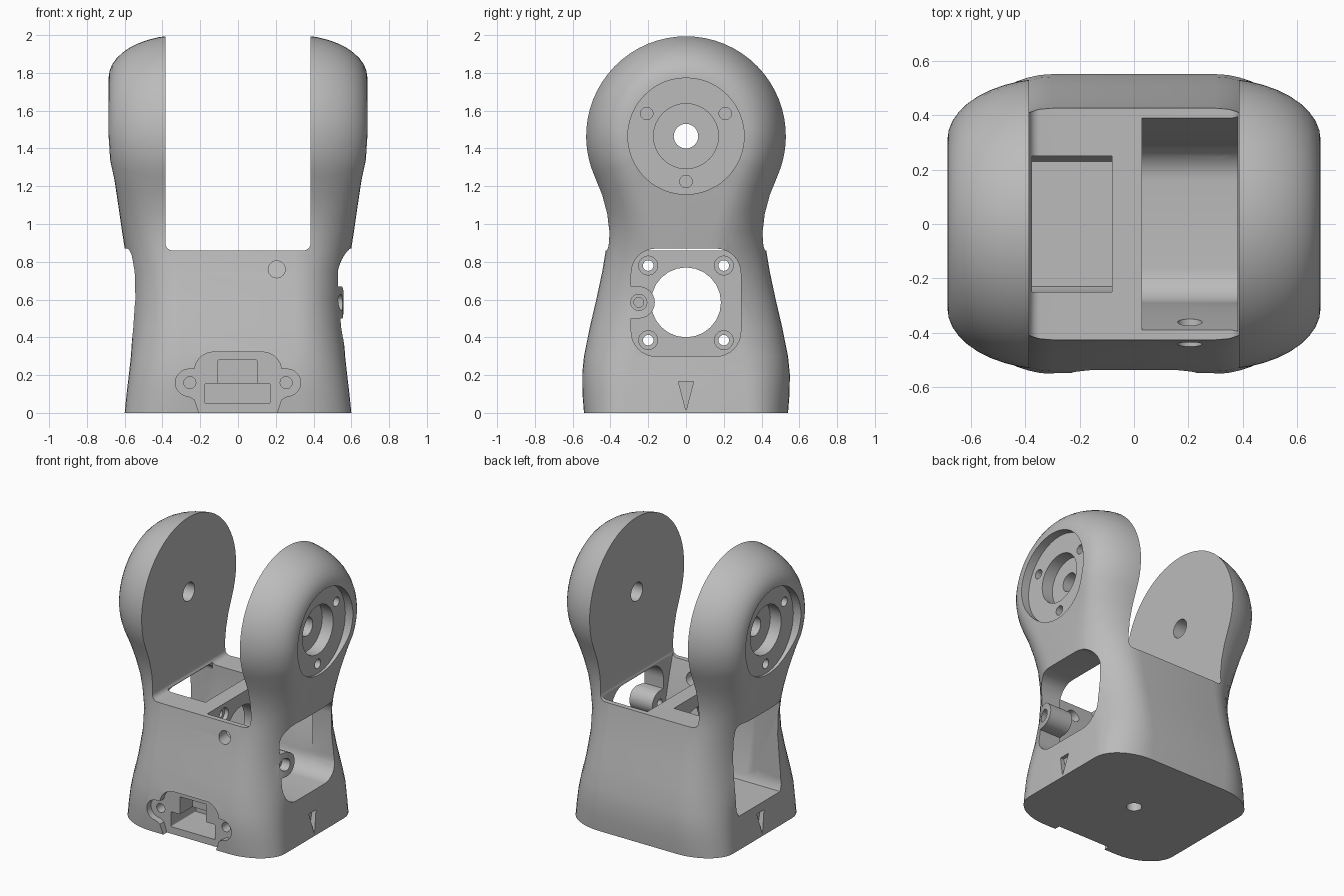
import bpy, bmesh, math
from math import sin, cos, pi, radians

cube = bpy.data.objects.get("Cube")
if cube:
    bpy.data.objects.remove(cube, do_unlink=True)

grey = bpy.data.materials.new("plain_grey")
grey.use_nodes = True
grey.diffuse_color = (0.5, 0.5, 0.5, 1)
grey.node_tree.nodes["Principled BSDF"].inputs["Base Color"].default_value = (0.5, 0.5, 0.5, 1)

PIVOT = 1.465   # height of the arm joints
CORE = 0.3      # x where the corner rounding starts


def make_object(name, bm):
    bmesh.ops.recalc_face_normals(bm, faces=bm.faces)
    mesh = bpy.data.meshes.new(name)
    bm.to_mesh(mesh)
    bm.free()
    obj = bpy.data.objects.new(name, mesh)
    bpy.context.collection.objects.link(obj)
    mesh.materials.append(grey)
    return obj


# Body outline: height, half depth, half depth of the flat side, half width
LEVELS = [
    (0, .54, .33, .6), (.1, .548, .32, .59), (.2, .55, .31, .578),
    (.3, .54, .28, .567), (.45, .51, .2, .558), (.6, .475, .13, .56),
    (.75, .443, .1, .575), (.86, .425, .11, .598), (.95, .415, .14, .615),
    (1.05, .425, .19, .634), (1.15, .45, .245, .654),
]


def body_outline():
    """Half outline as (outer y, outer z, inner y, inner z, half width)."""
    half = []
    for z, outer, inner, width in LEVELS:
        lift = .1 * max(0, (z - .9) / .3)
        half.append((outer, z, inner, z + lift, width))
    start, steps = radians(-24), 20
    for i in range(steps + 1):
        a = start + (pi / 2 - start) * i / steps
        width = .685 - .02 * max(0, -sin(a))
        half.append((.535 * cos(a), PIVOT + .535 * sin(a),
                     .31 * cos(a), PIVOT + .31 * sin(a), width))
    mirrored = [(-p[0], p[1], -p[2], p[3], p[4]) for p in half[:-1]]
    return half + mirrored[::-1]


def build_body():
    bm = bmesh.new()
    outline, rounds = body_outline(), 10
    angles = [(-1, pi / 2 * i / rounds) for i in range(rounds, -1, -1)]
    angles += [(1, pi / 2 * i / rounds) for i in range(rounds + 1)]
    grid = []
    for side, a in angles:
        row = []
        for oy, oz, iy, iz, width in outline:
            x = side * (CORE + (width - CORE) * sin(a))
            row.append(bm.verts.new((x, iy + (oy - iy) * cos(a), iz + (oz - iz) * cos(a))))
        grid.append(row)
    n = len(outline)
    for r, s in zip(grid, grid[1:]):
        for i in range(n - 1):
            bm.faces.new((r[i], r[i + 1], s[i + 1], s[i]))
    # Flat sides and base
    for row in (grid[0], grid[-1]):
        for i in range(n // 2):
            loop = [row[i], row[i + 1], row[n - 2 - i], row[n - 1 - i]]
            bm.faces.new(list(dict.fromkeys(loop)))
    bm.faces.new([r[0] for r in grid] + [r[-1] for r in reversed(grid)])
    return make_object("bracket_body", bm)


body = build_body()


def cut(name, axis, points, lo, hi):
    """Cut a prism of (across, z) points, running along x or y."""
    bm = bmesh.new()
    place = (lambda u, v, d: (d, u, v)) if axis == "x" else (lambda u, v, d: (u, d, v))
    if axis == "z":
        place = lambda u, v, d: (u, v, d)
    ends = [[bm.verts.new(place(u, v, d)) for u, v in points] for d in (lo, hi)]
    for e in ends:
        bm.faces.new(e)
    n = len(points)
    for i in range(n):
        j = (i + 1) % n
        bm.faces.new((ends[0][i], ends[0][j], ends[1][j], ends[1][i]))
    cutter = make_object(name + "_cutter", bm)
    cutter.hide_render = True
    mod = body.modifiers.new(name, "BOOLEAN")
    mod.operation, mod.solver, mod.object = "DIFFERENCE", "EXACT", cutter
    bpy.context.view_layer.objects.active = body
    bpy.ops.object.modifier_apply(modifier=name)
    bpy.data.objects.remove(cutter, do_unlink=True)


def arc(u, v, r, a0, a1, n=8):
    return [(u + r * cos(radians(a0 + (a1 - a0) * i / n)),
             v + r * sin(radians(a0 + (a1 - a0) * i / n))) for i in range(n + 1)]


def circle(u, v, r, n=32):
    return arc(u, v, r, 0, 360 - 360 / n, n - 1)


def rounded(u0, u1, v0, v1, low, high):
    """Rectangle with its own radius for the low and the high corners."""
    return (arc(u0 + low, v0 + low, low, 180, 270) + arc(u1 - low, v0 + low, low, 270, 360)
            + arc(u1 - high, v1 - high, high, 0, 90) + arc(u0 + high, v1 - high, high, 90, 180))


# Slot between the arms
cut("arm_slot", "y", rounded(-.385, .385, .86, 2.3, .04, .04), -1, 1)

# Joint recesses, pivot holes and arrow marks on both sides
for s in (-1, 1):
    cut("joint_recess", "x", circle(0, PIVOT, .308, 48), s * .625, s)
    cut("joint_seat", "x", circle(0, PIVOT, .172), s * .54, s)
    cut("pivot_hole", "x", circle(0, PIVOT, .065), s * .3, s)
    for a in (30, 150, 270):
        u, v = .24 * cos(radians(a)), PIVOT + .24 * sin(radians(a))
        cut("joint_screw_hole", "x", circle(u, v, .033, 20), s * .53, s)
    cut("arrow_mark", "x", [(-.04, .165), (0, .012), (.04, .165)], s * .555, s)

# Left window with a screw tab at its front edge
MID = .585
window = rounded(-.29, .29, .3, .87, .13, .13)
window += [(-.29, MID + .085)] + arc(-.25, MID, .085, 90, -90, 12) + [(-.29, MID - .085)]
cut("left_window", "x", window, .3, 1)
cut("tab_screw_hole", "x", circle(-.25, MID, .026, 20), .3, 1)
cut("tab_counterbore", "x", circle(-.25, MID, .043, 20), .49, 1)

# Left pocket, open at the top and narrowing downwards
pocket = arc(-.16, .43, .13, 180, 270) + arc(.16, .43, .13, 270, 360)
pocket += [(.31, .56), (.36, .76), (.4, .9), (-.4, .9), (-.36, .76), (-.31, .56)]
cut("left_pocket", "x", pocket, .03, .38)

# Right pocket, open at the top and out through the side
floor = [(-.25, .26), (-.23, .22), (.23, .22), (.25, .26)]
cut("right_pocket", "x", floor + [(.25, .95), (-.25, .95)], -.375, -.08)
cut("right_window", "x", floor + arc(.2, .82, .05, 0, 90) + arc(-.2, .82, .05, 90, 180), -1, -.3)

# Motor plate between the pockets
cut("motor_hole", "x", circle(0, MID, .185, 24), -.2, .15)
for y in (-.2, .2):
    for z in (.385, .78):
        cut("plate_screw_hole", "x", circle(y, z, .028, 20), -.2, .15)
        cut("plate_counterbore", "x", circle(y, z, .05, 24), 0, .15)

# Front connector recess with two screw ears
SOCKET = .16
recess = arc(.13, .22, .1, 90, 45, 4) + [(.23, .232)]
recess += arc(.26, SOCKET, .072, 90, -90, 10) + [(.23, .07), (.19, -.05)]
cut("connector_recess", "y", recess + [(-u, v) for u, v in reversed(recess)], -1, -.5)
cut("connector_top", "y", rounded(-.23, .23, .15, .322, .01, .1), -1, -.5)
cut("plug_opening", "y", rounded(-.175, .17, .05, .155, .005, .005), -1, -.22)
cut("plug_key", "y", rounded(-.105, .1, .14, .28, .005, .005), -1, -.36)
for s in (-1, 1):
    cut("ear_screw_hole", "y", circle(s * .255, SOCKET, .032, 20), -1, -.38)

# Cable hole in the front and mounting hole in the base
cut("cable_hole", "y", circle(.205, .76, .045, 24), -1, -.25)
cut("base_hole", "z", circle(0, 0, .05, 24), -.5, .12)

# Smooth shading with crisp cut edges
bpy.ops.object.select_all(action="DESELECT")
body.select_set(True)
bpy.context.view_layer.objects.active = body
bpy.ops.object.shade_smooth_by_angle(angle=radians(30))
